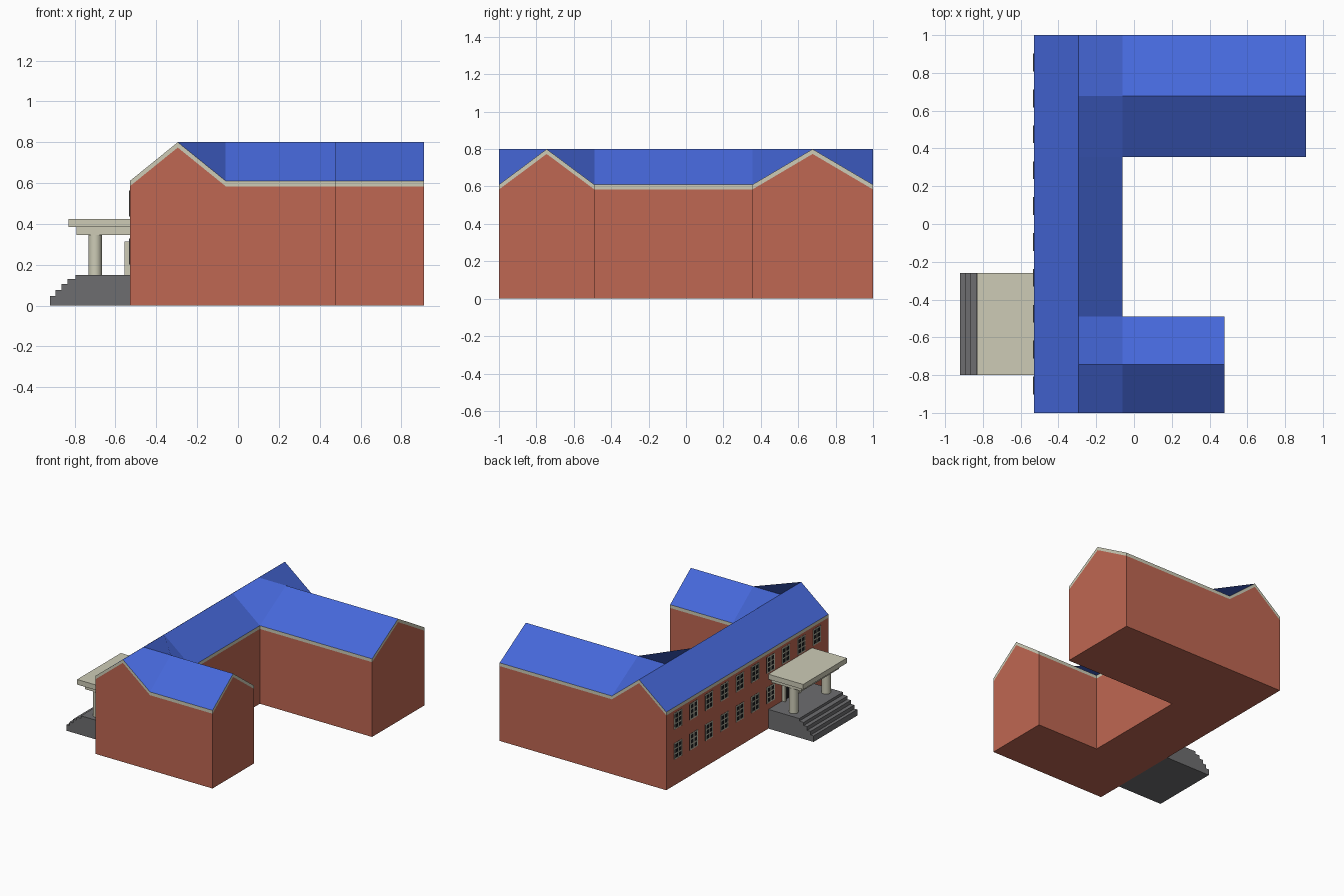
import bpy
import bmesh
from mathutils import Matrix, Vector

cube = bpy.data.objects.get("Cube")
if cube:
    bpy.data.objects.remove(cube, do_unlink=True)


def material(name, rgb):
    mat = bpy.data.materials.new(name)
    mat.use_nodes = True
    mat.diffuse_color = (*rgb, 1)
    mat.node_tree.nodes["Principled BSDF"].inputs["Base Color"].default_value = (*rgb, 1)
    return mat


BRICK = material("red brick", (0.52, 0.135, 0.085))
CREAM = material("cream trim", (0.61, 0.6, 0.47))
BLUE = material("blue roof", (0.061, 0.138, 0.7))
GREY = material("grey stone", (0.155, 0.155, 0.16))
DARK = material("dark glass", (0.012, 0.012, 0.014))


def finish(name, bm, mat):
    mesh = bpy.data.meshes.new(name)
    bm.to_mesh(mesh)
    bm.free()
    mesh.materials.append(mat)
    obj = bpy.data.objects.new(name, mesh)
    bpy.context.collection.objects.link(obj)
    return obj


def add_box(bm, lo, hi):
    lo, hi = Vector(lo), Vector(hi)
    m = Matrix.Translation((lo + hi) / 2) @ Matrix.Diagonal((*(hi - lo), 1))
    bmesh.ops.create_cube(bm, size=1, matrix=m)


def boxes(name, mat, items):
    bm = bmesh.new()
    for lo, hi in items:
        add_box(bm, lo, hi)
    return finish(name, bm, mat)


# Plan: main range along y, two wings running towards +x
WEST, RIDGE, EAST = -0.53, -0.295, -0.06
EAVE, TOP, BAND = 0.61, 0.80, 0.026
S_END, S_OUT, S_MID, S_IN = 0.48, -1.0, -0.745, -0.49
N_END, N_OUT, N_MID, N_IN = 0.91, 1.0, 0.677, 0.355

ring = [(WEST, S_OUT, EAVE), (RIDGE, S_OUT, TOP), (EAST, S_OUT, EAVE),
        (S_END, S_OUT, EAVE), (S_END, S_MID, TOP), (S_END, S_IN, EAVE),
        (EAST, S_IN, EAVE), (EAST, N_IN, EAVE),
        (N_END, N_IN, EAVE), (N_END, N_MID, TOP), (N_END, N_OUT, EAVE),
        (EAST, N_OUT, EAVE), (RIDGE, N_OUT, TOP), (WEST, N_OUT, EAVE)]


def wall_band(name, mat, low, high, floor=False):
    """Closed strip of wall following the plan between two height rules."""
    bm = bmesh.new()
    a = [bm.verts.new((x, y, low(z))) for x, y, z in ring]
    b = [bm.verts.new((x, y, high(z))) for x, y, z in ring]
    for i in range(len(ring)):
        j = (i + 1) % len(ring)
        bm.faces.new((a[i], a[j], b[j], b[i]))
    if floor:
        bm.faces.new(a[::-1])
    return finish(name, bm, mat)


wall_band("brick_walls", BRICK, lambda z: 0, lambda z: z - BAND, floor=True)
wall_band("eaves_trim", CREAM, lambda z: z - BAND, lambda z: z)

# Roof
roof = bmesh.new()


def slope(*pts):
    pts = [Vector(p) for p in pts]
    if (pts[2] - pts[0]).cross(pts[3] - pts[1]).z < 0:
        pts = [pts[0]] + pts[:0:-1]
    roof.faces.new([roof.verts.new(p) for p in pts])


slope((WEST, S_OUT, EAVE), (RIDGE, S_OUT, TOP), (RIDGE, N_OUT, TOP), (WEST, N_OUT, EAVE))
slope((EAST, S_IN, EAVE), (RIDGE, S_IN, TOP), (RIDGE, N_IN, TOP), (EAST, N_IN, EAVE))
for end, mid, sides in ((S_END, S_MID, (S_OUT, S_IN)), (N_END, N_MID, (N_OUT, N_IN))):
    for side in sides:
        # wing slope, then the corner panel joining it to the main ridge
        slope((EAST, side, EAVE), (end, side, EAVE), (end, mid, TOP), (EAST, mid, TOP))
        slope((RIDGE, side, TOP), (EAST, side, EAVE), (EAST, mid, TOP), (RIDGE, mid, TOP))
bmesh.ops.remove_doubles(roof, verts=roof.verts, dist=0.0005)
finish("roof", roof, BLUE)

# Windows in two rows along the west wall
W, H, BAR = 0.047, 0.063, 0.008
glass, bars = [], []
for row, z in enumerate((0.265, 0.5)):
    for i in range(10):
        y = 0.855 - 0.19 * i
        if row == 0 and -0.75 < y < -0.4:
            continue
        glass.append(((WEST - 0.002, y - W, z - H), (WEST + 0.002, y + W, z + H)))
        for c in (-W + BAR / 2, 0, W - BAR / 2):
            bars.append(((WEST - 0.005, y + c - BAR / 2, z - H),
                         (WEST + 0.001, y + c + BAR / 2, z + H)))
        for k in range(4):
            c = (H - BAR / 2) * (2 * k / 3 - 1)
            bars.append(((WEST - 0.0045, y - W, z + c - BAR / 2),
                         (WEST + 0.001, y + W, z + c + BAR / 2)))
boxes("window_glass", DARK, glass)
boxes("window_frames", CREAM, bars)

# Entrance steps and landing, extruded from a side profile
P_LO, P_HI = -0.80, -0.26
treads = [(-0.92, 0.047), (-0.895, 0.076), (-0.865, 0.105), (-0.835, 0.13), (-0.797, 0.15)]
profile, last = [(WEST, 0)], 0
for x, z in treads:
    profile += [(x, last), (x, z)]
    last = z
profile.append((WEST, last))
bm = bmesh.new()
face = bm.faces.new([bm.verts.new((x, P_LO, z)) for x, z in profile])
out = bmesh.ops.extrude_face_region(bm, geom=[face])
bmesh.ops.translate(bm, vec=(0, P_HI - P_LO, 0),
                    verts=[v for v in out["geom"] if isinstance(v, bmesh.types.BMVert)])
bmesh.ops.recalc_face_normals(bm, faces=bm.faces)
finish("entrance_steps", bm, GREY)

# Porch canopy, columns and doorway
boxes("porch_canopy", CREAM, [
    ((-0.83, P_LO, 0.385), (WEST, P_HI, 0.425)),
    ((-0.79, P_LO + 0.04, 0.345), (WEST, P_HI - 0.04, 0.385))])
mid = (P_LO + P_HI) / 2
for side, label in ((-1, "right"), (1, "left")):
    bm = bmesh.new()
    bmesh.ops.create_cone(bm, cap_ends=True, segments=24, radius1=0.033, radius2=0.033,
                          depth=0.195,
                          matrix=Matrix.Translation((-0.70, mid + side * 0.2, 0.2475)))
    col = finish(f"porch_column_{label}", bm, CREAM)
    for p in col.data.polygons:
        p.use_smooth = abs(p.normal.z) < 0.5
boxes("door_frame", CREAM, [
    ((-0.555, mid - 0.10, 0.15), (WEST, mid - 0.08, 0.315)),
    ((-0.555, mid + 0.08, 0.15), (WEST, mid + 0.10, 0.315)),
    ((-0.555, mid - 0.08, 0.295), (WEST, mid + 0.08, 0.315)),
    ((-0.54, mid - 0.006, 0.15), (WEST, mid + 0.006, 0.295))])
boxes("door_glass", DARK, [((-0.535, mid - 0.08, 0.15), (WEST, mid + 0.08, 0.295))])
